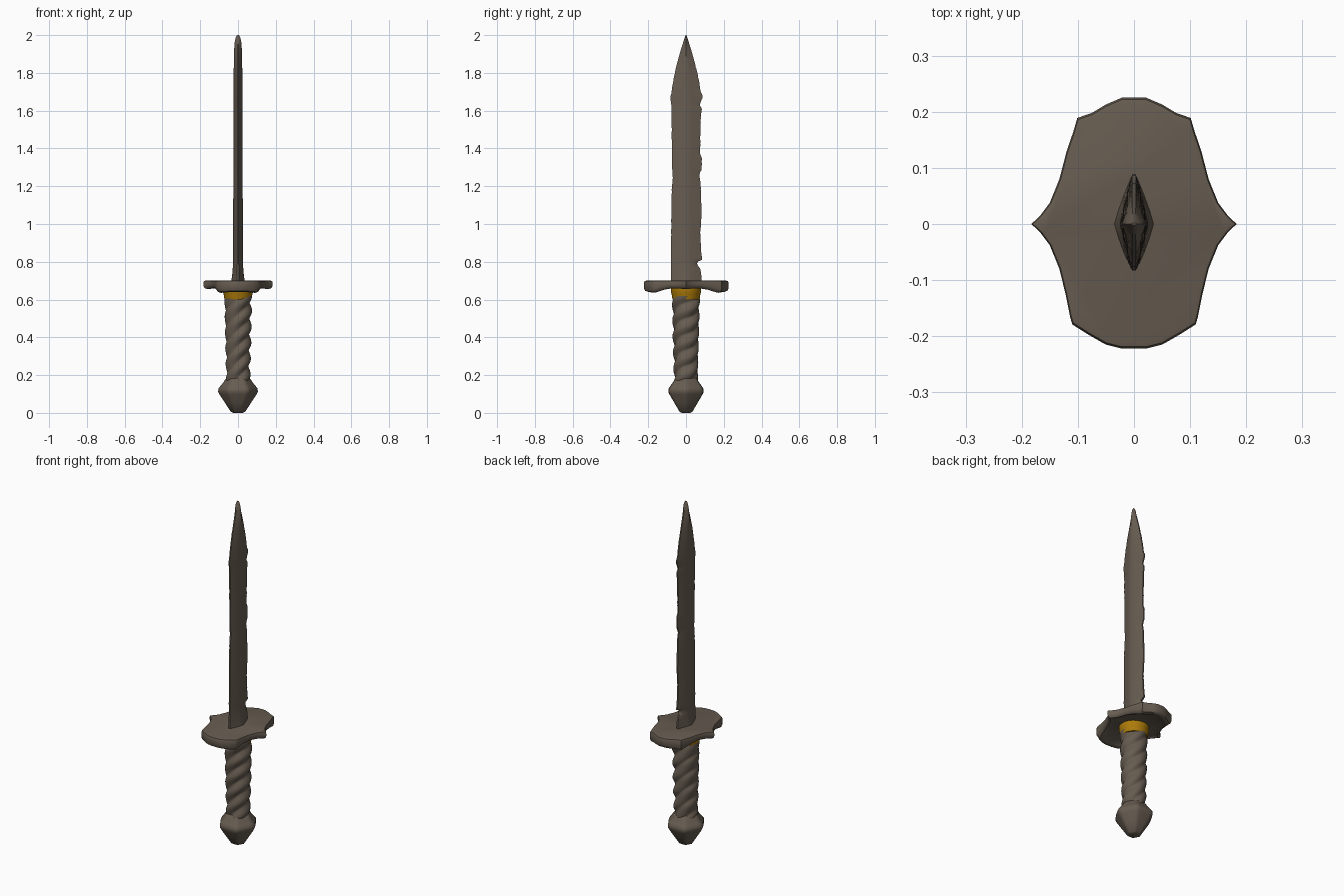
import bpy, bmesh, math, random

if "Cube" in bpy.data.objects:
    bpy.data.objects.remove(bpy.data.objects["Cube"])

random.seed(4)

def material(name, rgb):
    m = bpy.data.materials.new(name)
    m.diffuse_color = (*rgb, 1)
    m.use_nodes = True
    m.node_tree.nodes["Principled BSDF"].inputs["Base Color"].default_value = m.diffuse_color
    return m

IRON = material("weathered iron", (0.135, 0.108, 0.082))
GOLD = material("dull gold", (0.42, 0.20, 0.003))

def loft(name, rings, mat, angle):
    """Skin a stack of equal-length rings, cap both ends and smooth."""
    bm = bmesh.new()
    vs = [[bm.verts.new(p) for p in ring] for ring in rings]
    n = len(rings[0])
    for a, b in zip(vs, vs[1:]):
        for i in range(n):
            j = (i + 1) % n
            bm.faces.new((a[i], a[j], b[j], b[i]))
    bm.faces.new(vs[0][::-1])
    bm.faces.new(vs[-1])
    bmesh.ops.recalc_face_normals(bm, faces=bm.faces)
    me = bpy.data.meshes.new(name)
    bm.to_mesh(me)
    bm.free()
    me.materials.append(mat)
    ob = bpy.data.objects.new(name, me)
    bpy.context.collection.objects.link(ob)
    bpy.ops.object.select_all(action='DESELECT')
    ob.select_set(True)
    bpy.context.view_layer.objects.active = ob
    bpy.ops.object.shade_smooth_by_angle(angle=math.radians(angle))
    return ob

def lathe(profile, radius, n):
    """Rings from (r, z) pairs; radius(r, angle, z) reshapes each ring."""
    rings = []
    for r, z in profile:
        ring = []
        for i in range(n):
            a = math.tau * i / n
            q = radius(r, a, z)
            ring.append((q * math.cos(a), q * math.sin(a), z))
        rings.append(ring)
    return rings

def interp(table, x):
    for (x0, y0), (x1, y1) in zip(table, table[1:]):
        if x <= x1:
            return y0 + (y1 - y0) * max(0, x - x0) / (x1 - x0)
    return table[-1][1]

# Pommel: softened hexagonal nut
def hexagon(r, a, z):
    s = a % (math.pi / 3) - math.pi / 6
    h = math.cos(math.pi / 6) / math.cos(s)
    return r * (0.8 * h + 0.2)
loft("pommel", lathe([(0.025, 0), (0.038, 0.006), (0.070, 0.055), (0.098, 0.098),
     (0.105, 0.112), (0.104, 0.128), (0.095, 0.140), (0.076, 0.163), (0.066, 0.180),
     (0.050, 0.190)], hexagon, 36), IRON, 50)

# Grip: tapered handle with a three-start spiral wrap
GRIP = [(0.16, 0.061), (0.25, 0.062), (0.40, 0.066), (0.62, 0.070)]
def wrap(r, a, z):
    ph = math.tau * z / 0.25 - a
    ridge = abs(math.sin(1.5 * ph + 0.4 * math.sin(2 * a)))
    return r + 0.011 * (ridge - 0.65) + 0.002 * math.sin(2 * ph + 23 * z)
levels = [0.16 + 0.46 * i / 70 for i in range(71)]
loft("grip", lathe([(interp(GRIP, z), z) for z in levels], wrap, 48), IRON, 60)

# Collar: gold band under the guard
loft("collar", lathe([(0.060, 0.600), (0.070, 0.601), (0.074, 0.612), (0.076, 0.630),
     (0.080, 0.640), (0.080, 0.660)], lambda r, a, z: r, 36), GOLD, 50)

# Guard: scalloped plate with drooping ends, right half outline mirrored in x
half = [(0.022, -0.222), (0.050, -0.215), (0.080, -0.198), (0.110, -0.179),
        (0.114, -0.165), (0.122, -0.125), (0.133, -0.080), (0.150, -0.038),
        (0.168, -0.014), (0.183, 0.0), (0.168, 0.014), (0.150, 0.038),
        (0.133, 0.080), (0.120, 0.130), (0.108, 0.165), (0.101, 0.189),
        (0.075, 0.198), (0.050, 0.213), (0.022, 0.225)]
outline = half + [(-x, y) for x, y in reversed(half)]
def droop(y):
    return interp([(0, 0.656), (0.09, 0.660), (0.14, 0.650), (0.185, 0.635),
                   (0.23, 0.642)], abs(y))
def guard_ring(s, z):
    return [(x * s, y * s, z(y)) for x, y in outline]
loft("guard", [
    guard_ring(0.30, lambda y: 0.657),
    guard_ring(0.72, lambda y: 0.662),
    guard_ring(0.84, lambda y: droop(y) + 0.006),
    guard_ring(0.90, droop),
    guard_ring(0.97, lambda y: droop(y) + 0.005),
    guard_ring(1.00, lambda y: droop(y) + 0.018),
    guard_ring(1.00, lambda y: 0.690),
    guard_ring(0.985, lambda y: 0.698),
    guard_ring(0.95, lambda y: 0.700)], IRON, 45)

# Blade: flattened diamond section with worn, nicked edges and a pointed tip
WORN_BACK = [(0.70, 0.000), (0.90, 0.001), (1.18, 0.004), (1.24, 0.010), (1.30, 0.006),
             (1.36, 0.006), (1.55, 0.004), (1.63, 0.003), (1.66, -0.004), (1.69, 0.0)]
WORN_FRONT = [(0.70, -0.002), (0.76, 0.002), (0.785, 0.022), (0.80, 0.020), (0.81, -0.005),
              (0.84, -0.002), (0.95, 0.005), (1.05, -0.003), (1.22, 0.003), (1.26, 0.011),
              (1.29, -0.003), (1.35, -0.004), (1.37, 0.006), (1.58, 0.001), (1.61, -0.004),
              (1.63, 0.007), (1.655, 0.000), (1.67, -0.009), (1.685, -0.008),
              (1.70, 0.0)]
rings = []
N = 130
for i in range(N + 1):
    z = 0.69 + 1.31 * i / N
    t = max(0, (z - 1.66) / 0.34)
    w = 0.078 * (1 - t ** 1.5) + 0.002
    thick = interp([(0.69, 0.036), (0.74, 0.030), (0.79, 0.026), (1.6, 0.024),
                    (1.9, 0.022), (1.96, 0.018), (1.985, 0.013), (2.0, 0.006)], z)
    wear = random.uniform(-0.001, 0.001) * (t < 0.5)
    b = w - interp(WORN_BACK, z) + wear
    f = w - interp(WORN_FRONT, z) - wear
    side = [(0.15, f), (0.50, 0.66 * w), (0.80, 0.30 * w), (1.0, 0.0),
            (0.80, -0.30 * w), (0.50, -0.66 * w), (0.15, -b)]
    rings.append([(thick * k, y, z) for k, y in side] +
                 [(-thick * k, y, z) for k, y in reversed(side)])
loft("blade", rings, IRON, 40)
